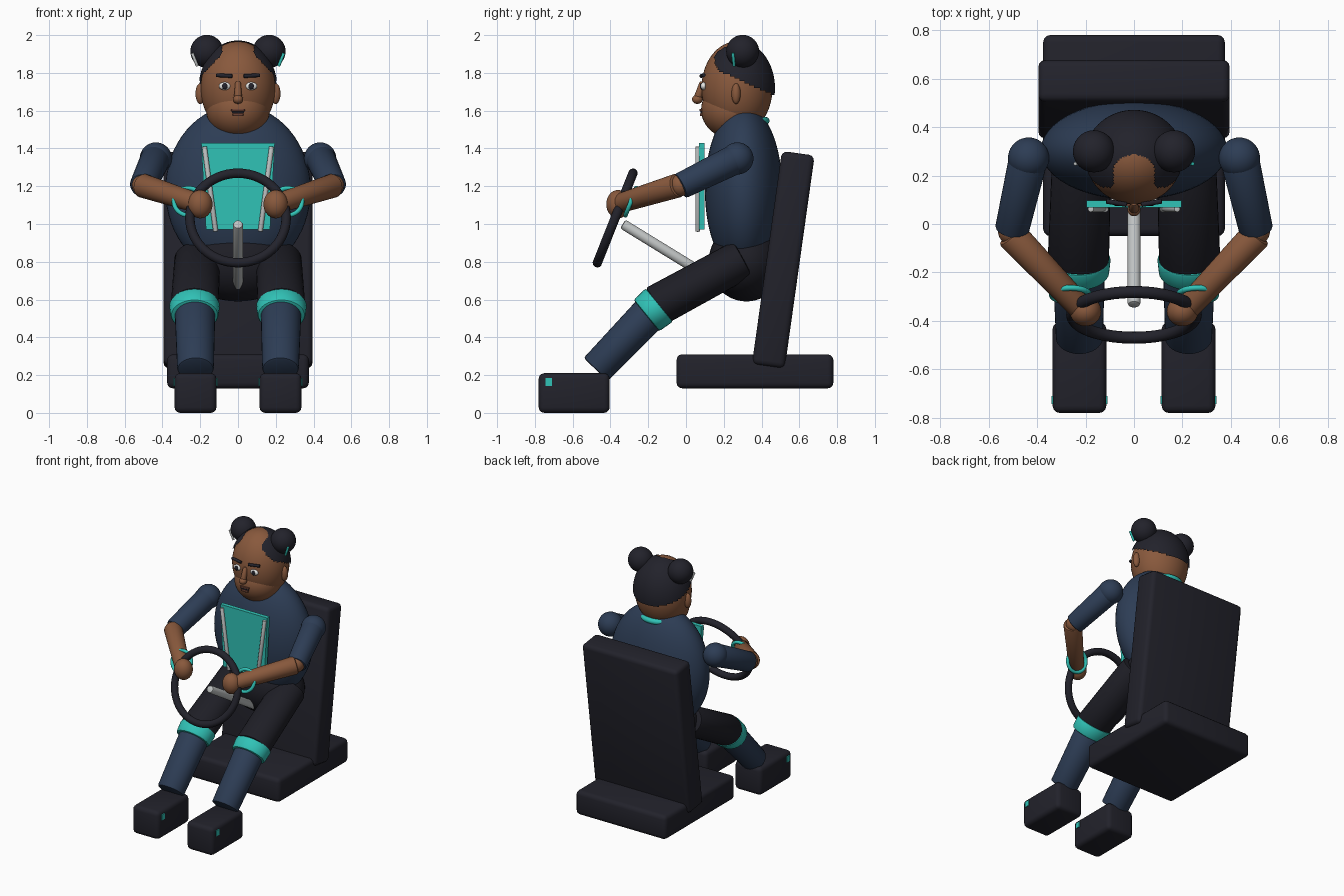
import bpy, bmesh, math
from mathutils import Vector, Matrix

if "Cube" in bpy.data.objects:
    bpy.data.objects.remove(bpy.data.objects["Cube"])


def mat(name, rgb):
    m = bpy.data.materials.new(name)
    m.diffuse_color = (*rgb, 1)
    m.use_nodes = True
    m.node_tree.nodes["Principled BSDF"].inputs["Base Color"].default_value = m.diffuse_color
    return m


SEAT = mat("charcoal", (0.016, 0.016, 0.024))
PANTS = mat("black cloth", (0.013, 0.013, 0.019))
BLUE = mat("navy cloth", (0.026, 0.046, 0.090))
TEAL = mat("teal", (0.030, 0.540, 0.470))
SKIN = mat("brown skin", (0.250, 0.100, 0.046))
LIP = mat("lip brown", (0.150, 0.055, 0.035))
SILVER = mat("silver", (0.520, 0.540, 0.540))
WHITE = mat("eye white", (0.850, 0.850, 0.830))


def finish(name, bm, m, matrix=Matrix()):
    me = bpy.data.meshes.new(name)
    bm.transform(matrix)
    bmesh.ops.recalc_face_normals(bm, faces=bm.faces)
    bm.to_mesh(me)
    bm.free()
    o = bpy.data.objects.new(name, me)
    bpy.context.collection.objects.link(o)
    me.materials.append(m)
    bpy.ops.object.select_all(action='DESELECT')
    o.select_set(True)
    bpy.context.view_layer.objects.active = o
    bpy.ops.object.shade_smooth_by_angle(angle=math.radians(40))
    return o


def ball(name, c, r, m, seg=40, rings=24, keep=None):
    bm = bmesh.new()
    bmesh.ops.create_uvsphere(bm, u_segments=seg, v_segments=rings, radius=1)
    bm.transform(Matrix.Translation(c) @ Matrix.Diagonal((*r, 1)))
    if keep:
        gone = [f for f in bm.faces if not keep(f.calc_center_median())]
        bmesh.ops.delete(bm, geom=gone, context='FACES')
    return finish(name, bm, m)


def tube(name, a, b, r1, r2, m, sx=1.0, bevel=0.012):
    """Tapered cylinder from a to b, sx widens it sideways."""
    a, b = Vector(a), Vector(b)
    d = b - a
    bm = bmesh.new()
    bmesh.ops.create_cone(bm, cap_ends=True, segments=32, radius1=r1, radius2=r2, depth=d.length)
    rims = [e for e in bm.edges if abs(e.verts[0].co.z - e.verts[1].co.z) < 1e-5]
    bmesh.ops.bevel(bm, geom=rims, offset=min(bevel, r2 * 0.5), segments=2, affect='EDGES', profile=0.5)
    M = Matrix.Translation((a + b) / 2) @ d.to_track_quat('Z', 'Y').to_matrix().to_4x4()
    return finish(name, bm, m, M @ Matrix.Diagonal((sx, 1, 1, 1)))


def box(name, c, size, m, bevel=0.0, tilt=0.0, taper=1.0):
    bm = bmesh.new()
    bmesh.ops.create_cube(bm, size=1)
    for v in bm.verts:
        k = taper if v.co.z < 0 else 1
        v.co = Vector((v.co.x * size[0] * k, v.co.y * size[1], v.co.z * size[2]))
    if bevel:
        bmesh.ops.bevel(bm, geom=bm.edges[:], offset=bevel, segments=3, affect='EDGES', profile=0.5)
    return finish(name, bm, m, Matrix.Translation(c) @ Matrix.Rotation(tilt, 4, 'X'))


def ring(name, c, normal, R, r, m):
    n1, n2 = 56, 14
    bm = bmesh.new()
    g = [[bm.verts.new(((R + r * math.cos(v)) * math.cos(u), (R + r * math.cos(v)) * math.sin(u), r * math.sin(v)))
          for v in (2 * math.pi * j / n2 for j in range(n2))]
         for u in (2 * math.pi * i / n1 for i in range(n1))]
    for i in range(n1):
        for j in range(n2):
            k, l = (i + 1) % n1, (j + 1) % n2
            bm.faces.new((g[i][j], g[k][j], g[k][l], g[i][l]))
    q = Vector(normal).to_track_quat('Z', 'Y').to_matrix().to_4x4()
    return finish(name, bm, m, Matrix.Translation(c) @ q)


# Seat
box("seat_base", (0, 0.365, 0.22), (0.75, 0.83, 0.18), SEAT, 0.03)
box("seat_back", (0, 0.515, 0.81), (0.79, 0.175, 1.14), SEAT, 0.03, math.radians(-8))

# Steering wheel and column
WHEEL_AXIS = (0, -0.93, 0.37)
ring("steering_wheel", (0, -0.375, 1.032), WHEEL_AXIS, 0.255, 0.025, SEAT)
tube("steering_column", (0, -0.335, 1.0), (0, 0.235, 0.65), 0.027, 0.027, SILVER)

# Torso, hips, collar
ball("torso", (0, 0.305, 1.18), (0.385, 0.205, 0.45), BLUE, 48, 32)
ball("hips", (0, 0.32, 0.80), (0.30, 0.20, 0.21), PANTS)
ring("collar", (0, 0.305, 1.535), (0, -0.1, 1), 0.118, 0.02, TEAL)

# Chest panel with silver strips
box("chest_panel", (0, 0.083, 1.20), (0.39, 0.03, 0.46), TEAL, taper=0.87)
for s in (-1, 1):
    tube("panel_strip", (s * 0.178, 0.062, 1.41), (s * 0.118, 0.062, 0.96), 0.013, 0.013, SILVER, bevel=0.004)

# Head and jaw
ball("head", (0, 0.27, 1.72), (0.198, 0.188, 0.247), SKIN, 48, 32)
ball("jaw", (0, 0.25, 1.605), (0.168, 0.17, 0.155), SKIN)
tube("neck", (0, 0.29, 1.45), (0, 0.28, 1.62), 0.12, 0.12, SKIN)


def hair_rule(p):
    # above a line falling to the back, outside the bare forehead
    above = p.z > 1.845 - 0.45 * (p.y - 0.1)
    edge = 0.085 + max(0, 1.90 - p.z) * 0.9
    if p.y > 0.22:
        edge = 0.085 * math.sqrt(max(0, 1 - ((p.y - 0.22) / 0.065) ** 2))
        if p.z < 1.88:
            edge = 0
    return above and abs(p.x) > edge


ball("hair_cap", (0, 0.27, 1.72), (0.208, 0.201, 0.252), SEAT, 96, 64, hair_rule)

# Face
tube("nose_bridge", (0, 0.088, 1.755), (0, 0.062, 1.665), 0.014, 0.022, SKIN)
ball("nose_tip", (0, 0.06, 1.66), (0.027, 0.028, 0.024), SKIN, 24, 16)
box("upper_lip", (0, 0.082, 1.603), (0.072, 0.02, 0.013), LIP, 0.004)
box("mouth_line", (0, 0.084, 1.592), (0.066, 0.016, 0.008), SEAT)
box("lower_lip", (0, 0.084, 1.579), (0.056, 0.02, 0.016), LIP, 0.004)

for s in (-1, 1):
    # Eyes, brows, ears, buns
    ball("eye", (s * 0.07, 0.093, 1.73), (0.032, 0.016, 0.021), WHITE, 24, 16)
    ball("pupil", (s * 0.07, 0.081, 1.73), (0.015, 0.007, 0.017), SEAT, 20, 12)
    tube("eyebrow", (s * 0.03, 0.080, 1.783), (s * 0.115, 0.094, 1.788), 0.010, 0.010, SEAT, bevel=0.003)
    ball("ear", (s * 0.2, 0.265, 1.69), (0.025, 0.024, 0.055), SKIN, 24, 16)
    ball("hair_bun", (s * 0.165, 0.30, 1.914), (0.087, 0.087, 0.087), SEAT)
    tube("bun_tie", (s * 0.215, 0.255, 1.835), (s * 0.243, 0.248, 1.905), 0.008, 0.008,
         TEAL if s > 0 else SILVER, bevel=0.003)

    # Arms
    ball("shoulder", (s * 0.435, 0.272, 1.347), (0.085, 0.085, 0.085), BLUE)
    tube("sleeve", (s * 0.437, 0.265, 1.345), (s * 0.505, -0.03, 1.2), 0.08, 0.07, BLUE)
    ball("elbow", (s * 0.503, -0.03, 1.205), (0.058, 0.058, 0.058), SKIN)
    tube("forearm", (s * 0.51, -0.04, 1.205), (s * 0.215, -0.35, 1.11), 0.064, 0.052, SKIN)
    ball("hand", (s * 0.2, -0.36, 1.105), (0.065, 0.062, 0.075), SKIN)
    ring("wrist_band", (s * 0.262, -0.292, 1.118), WHEEL_AXIS, 0.077, 0.012, TEAL)

    # Legs
    tube("thigh", (s * 0.215, 0.30, 0.815), (s * 0.23, -0.16, 0.565), 0.106, 0.11, PANTS, 1.15)
    tube("knee_cuff", (s * 0.23, -0.14, 0.572), (s * 0.23, -0.21, 0.515), 0.114, 0.107, TEAL, 1.18)
    tube("shin", (s * 0.228, -0.17, 0.55), (s * 0.225, -0.478, 0.23), 0.098, 0.088, BLUE, 1.1)

    # Shoes with teal tab through the toe
    box("shoe", (s * 0.225, -0.592, 0.105), (0.222, 0.376, 0.21), SEAT, 0.03)
    box("shoe_tab", (s * 0.225, -0.726, 0.163), (0.232, 0.034, 0.042), TEAL)
